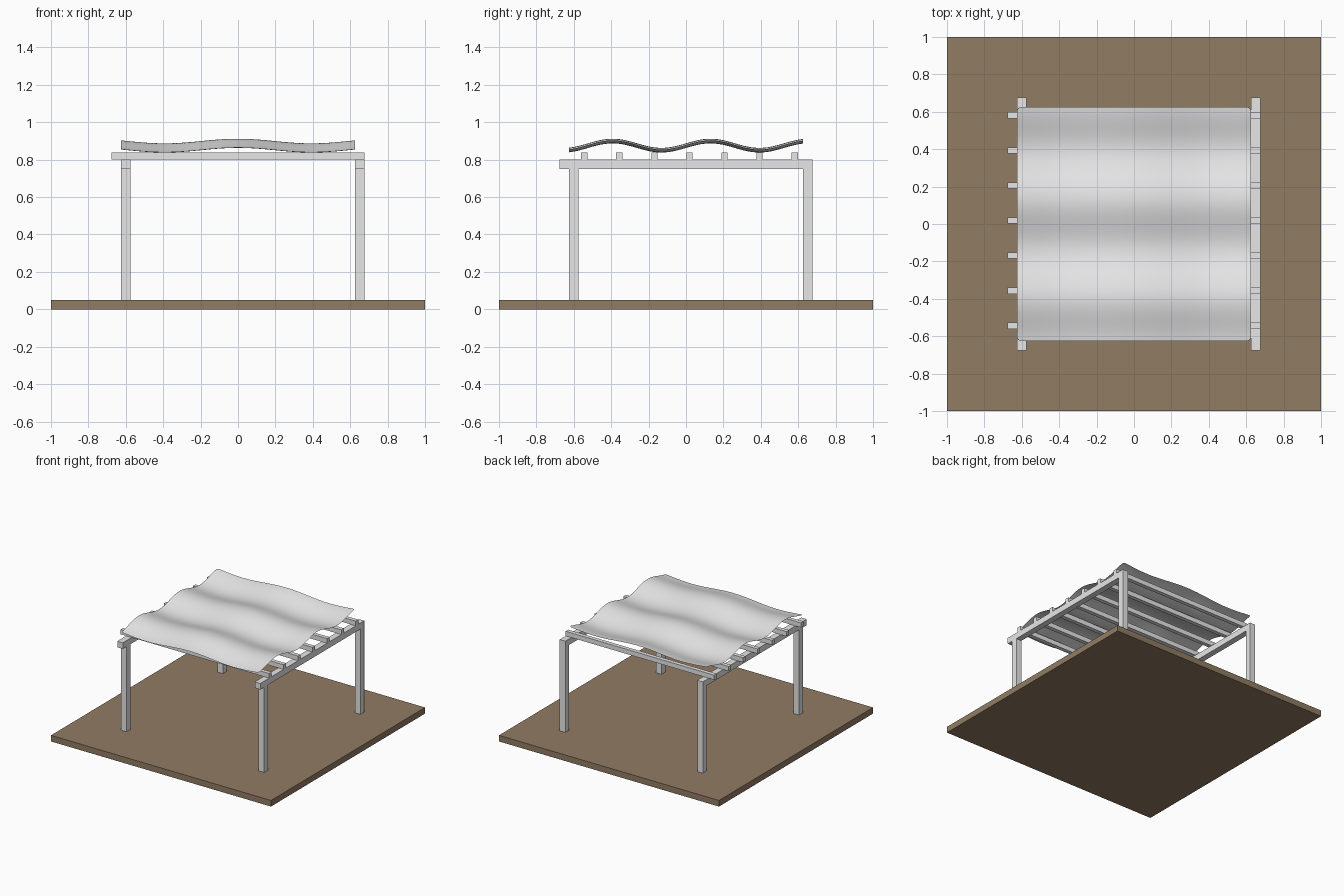
import bpy
import bmesh
import math

if "Cube" in bpy.data.objects:
    bpy.data.objects.remove(bpy.data.objects["Cube"])


def make_material(name, rgb):
    mat = bpy.data.materials.new(name)
    mat.diffuse_color = (*rgb, 1.0)
    mat.use_nodes = True
    mat.node_tree.nodes["Principled BSDF"].inputs["Base Color"].default_value = mat.diffuse_color
    return mat


ground_brown = make_material("ground brown", (0.28, 0.20, 0.125))
light_grey = make_material("light grey", (0.80, 0.80, 0.80))


def finish(name, bm, mat):
    mesh = bpy.data.meshes.new(name)
    bm.to_mesh(mesh)
    bm.free()
    mesh.materials.append(mat)
    obj = bpy.data.objects.new(name, mesh)
    bpy.context.collection.objects.link(obj)
    return obj


def box(name, low, high, mat):
    """Axis-aligned box between two corners."""
    bm = bmesh.new()
    bmesh.ops.create_cube(bm, size=1.0)
    for v in bm.verts:
        for i in range(3):
            v.co[i] = low[i] if v.co[i] < 0 else high[i]
    return finish(name, bm, mat)


POST = 0.05
EDGES = (-0.625, 0.625)      # lower edge of each post row
REACH = 0.675                # half length of beams and rafters

# Ground slab
box("ground_slab", (-1, -1, 0), (1, 1, 0.05), ground_brown)

# Posts and the two beams they carry
for x in EDGES:
    side = "left" if x < 0 else "right"
    for y in EDGES:
        end = "front" if y < 0 else "back"
        box(f"{side}_{end}_post", (x, y, 0.05), (x + POST, y + POST, 0.75), light_grey)
    box(f"{side}_beam", (x, -REACH, 0.75), (x + POST, REACH, 0.80), light_grey)

# Rafters across the beams
for i in range(7):
    y = -0.5605 + i * 0.1875
    box(f"rafter_{i + 1}", (-REACH, y, 0.80), (REACH, y + 0.033, 0.8385), light_grey)

# Rippled fabric canopy
bm = bmesh.new()
bmesh.ops.create_grid(bm, x_segments=40, y_segments=40, size=0.625)
for v in bm.verts:
    v.co.z = 0.875 + 0.025 * math.sin(12 * v.co.y) + 0.0125 * math.cos(8 * v.co.x)
for f in bm.faces:
    f.smooth = True
canopy = finish("fabric_canopy", bm, light_grey)
subdiv = canopy.modifiers.new("soften", "SUBSURF")
subdiv.levels = subdiv.render_levels = 1
subdiv.boundary_smooth = "ALL"
